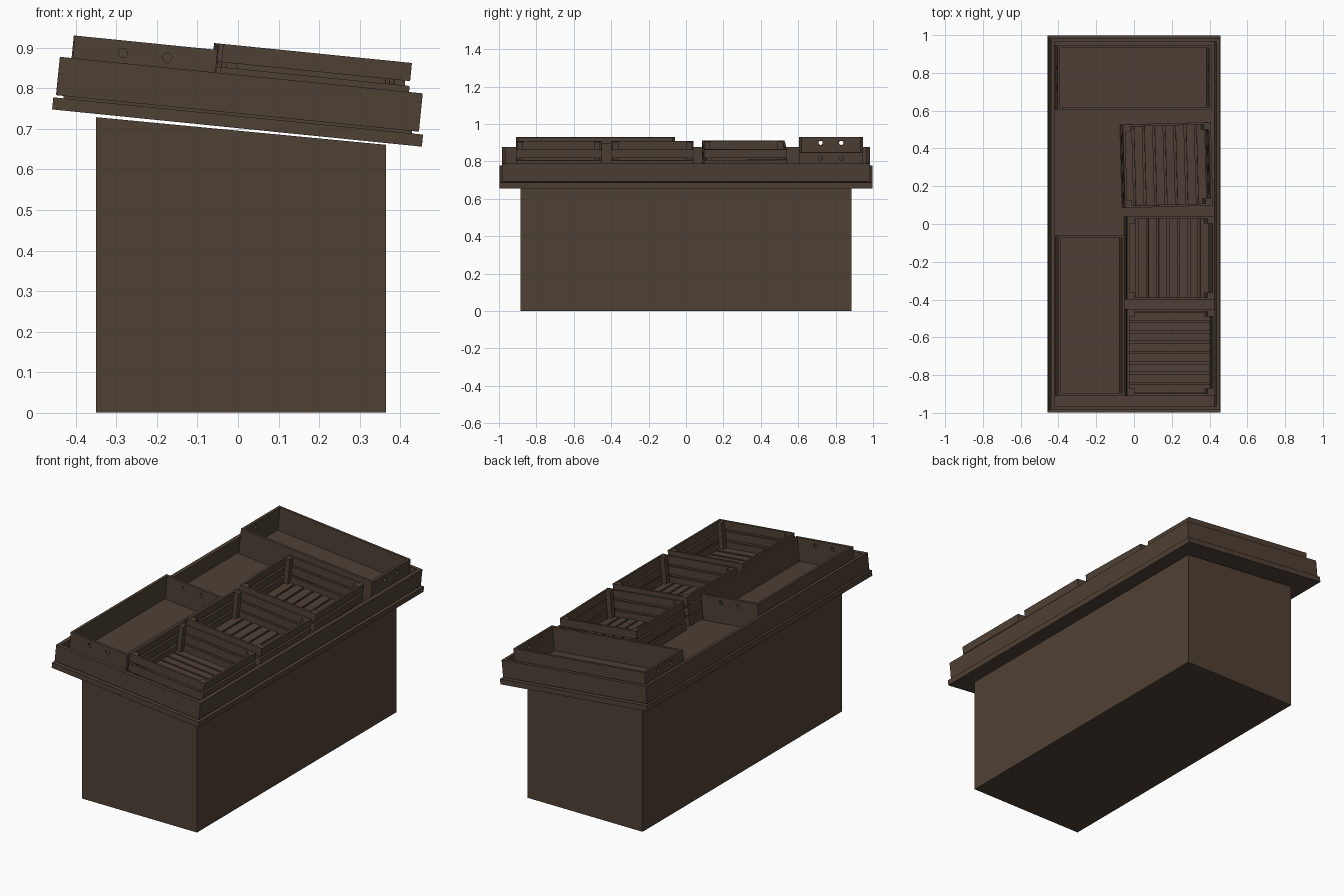
import bpy, bmesh, math
from mathutils import Matrix, Vector

if "Cube" in bpy.data.objects:
    bpy.data.objects.remove(bpy.data.objects["Cube"])

wood = bpy.data.materials.new("dark brown wood")
wood.diffuse_color = (0.078, 0.052, 0.036, 1)
wood.use_nodes = True
wood.node_tree.nodes["Principled BSDF"].inputs["Base Color"].default_value = wood.diffuse_color

# Everything above the base lies on a plane sloping down to +x
TILT = Matrix.Translation((0, 0, 0.702)) @ Matrix.Rotation(math.radians(5.75), 4, 'Y')


def add_box(bm, lo, hi):
    size = [b - a for a, b in zip(lo, hi)]
    mid = [(a + b) / 2 for a, b in zip(lo, hi)]
    bmesh.ops.create_cube(bm, size=1, matrix=Matrix.Translation(mid) @ Matrix.Diagonal((*size, 1)))


def make(name, boxes, matrix=TILT):
    bm = bmesh.new()
    for lo, hi in boxes:
        add_box(bm, lo, hi)
    me = bpy.data.meshes.new(name)
    bm.to_mesh(me)
    bm.free()
    me.materials.append(wood)
    ob = bpy.data.objects.new(name, me)
    bpy.context.collection.objects.link(ob)
    ob.matrix_world = matrix
    return ob


def walls(x, y, z0, z1, t):
    """Four boards around a rectangle with half sizes x, y."""
    return [((-x, -y, z0), (-x + t, y, z1)), ((x - t, -y, z0), (x, y, z1)),
            ((-x + t, -y, z0), (x - t, -y + t, z1)), ((-x + t, y - t, z0), (x - t, y, z1))]


# Base cabinet with a sloping top
base = make("base_cabinet", [((-0.35, -0.885, 0), (0.365, 0.885, 0.7))], Matrix())
for v in base.data.vertices:
    if v.co.z > 0.1:
        v.co.z = 0.729 if v.co.x < 0 else 0.661

# Sloping table top: lip, floor panel and rails
make("table_lip", [((-0.461, -0.998, 0), (0.456, 0.998, 0.03))])
make("table_floor", [((-0.436, -0.965, 0.03), (0.428, 0.965, 0.042))])
make("table_rails", walls(0.45, 0.985, 0.036, 0.131, 0.02),
     TILT @ Matrix.Translation((-0.005, 0, 0)))


def tray(name, cx, cy, half_len, half_wid, turn):
    """Solid board tray, long in local x, two grip holes in each end."""
    m = TILT @ Matrix.Translation((cx, cy, 0)) @ Matrix.Rotation(turn, 4, 'Z')
    L, W, t, z0, z1 = half_len, half_wid, 0.014, 0.043, 0.187
    make(name + "_sides", [((-L + t, s * W - t / 2, z0), (L - t, s * W + t / 2, z1))
                           for s in (-1, 1)]
         + [((-L + t, -W, z0), (L - t, W, z0 + 0.012))], m)
    for i, s in enumerate((-1, 1)):
        x = s * (L - t / 2)
        end = make(f"{name}_end_{i + 1}", [((x - t / 2, -W - t / 2, z0), (x + t / 2, W + t / 2, z1))], m)
        # Round grip holes
        bm = bmesh.new()
        for y in (-0.055, 0.055):
            bmesh.ops.create_cone(bm, cap_ends=True, segments=16, radius1=0.0115, radius2=0.0115, depth=0.1,
                                  matrix=Matrix.Translation((x, y, 0.156)) @ Matrix.Rotation(math.pi / 2, 4, 'Y'))
        me = bpy.data.meshes.new("hole_cutter")
        bm.to_mesh(me)
        bm.free()
        cutter = bpy.data.objects.new("hole_cutter", me)
        bpy.context.collection.objects.link(cutter)
        cutter.matrix_world = m
        cutter.hide_render = True
        mod = end.modifiers.new("holes", 'BOOLEAN')
        mod.object = cutter
        mod.solver = 'EXACT'
        bpy.context.view_layer.objects.active = end
        bpy.ops.object.modifier_apply(modifier="holes")
        bpy.data.objects.remove(cutter)


tray("left_tray", -0.246, -0.485, 0.425, 0.17, math.pi / 2)
tray("back_tray", -0.016, 0.775, 0.41, 0.163, 0)


def crate(name, cx, cy, hx, hy, turn):
    """Slatted crate: three rows of side slats, corner posts, slatted floor."""
    m = TILT @ Matrix.Translation((cx, cy, 0)) @ Matrix.Rotation(turn, 4, 'Z')
    t, p = 0.012, 0.027
    sides = []
    for z in (0.044, 0.101, 0.158):
        sides += walls(hx, hy, z, z + 0.045, t)
    make(name + "_side_slats", sides, m)
    make(name + "_posts", [((sx * (hx - t - p / 2) - p / 2, sy * (hy - t - p / 2) - p / 2, 0.044),
                            (sx * (hx - t - p / 2) + p / 2, sy * (hy - t - p / 2) + p / 2, 0.201))
                           for sx in (-1, 1) for sy in (-1, 1)], m)
    n = 8
    step = 2 * (hx - t) / n
    make(name + "_floor_slats", [((-hx + t + step * (i + 0.1), -hy + t, 0.046),
                                  (-hx + t + step * (i + 0.9), hy - t, 0.056)) for i in range(n)], m)


crate("front_crate", 0.177, -0.68, 0.23, 0.234, math.pi / 2)
crate("middle_crate", 0.176, -0.18, 0.233, 0.221, 0)
crate("rear_crate", 0.16, 0.312, 0.234, 0.221, math.radians(1.5))
